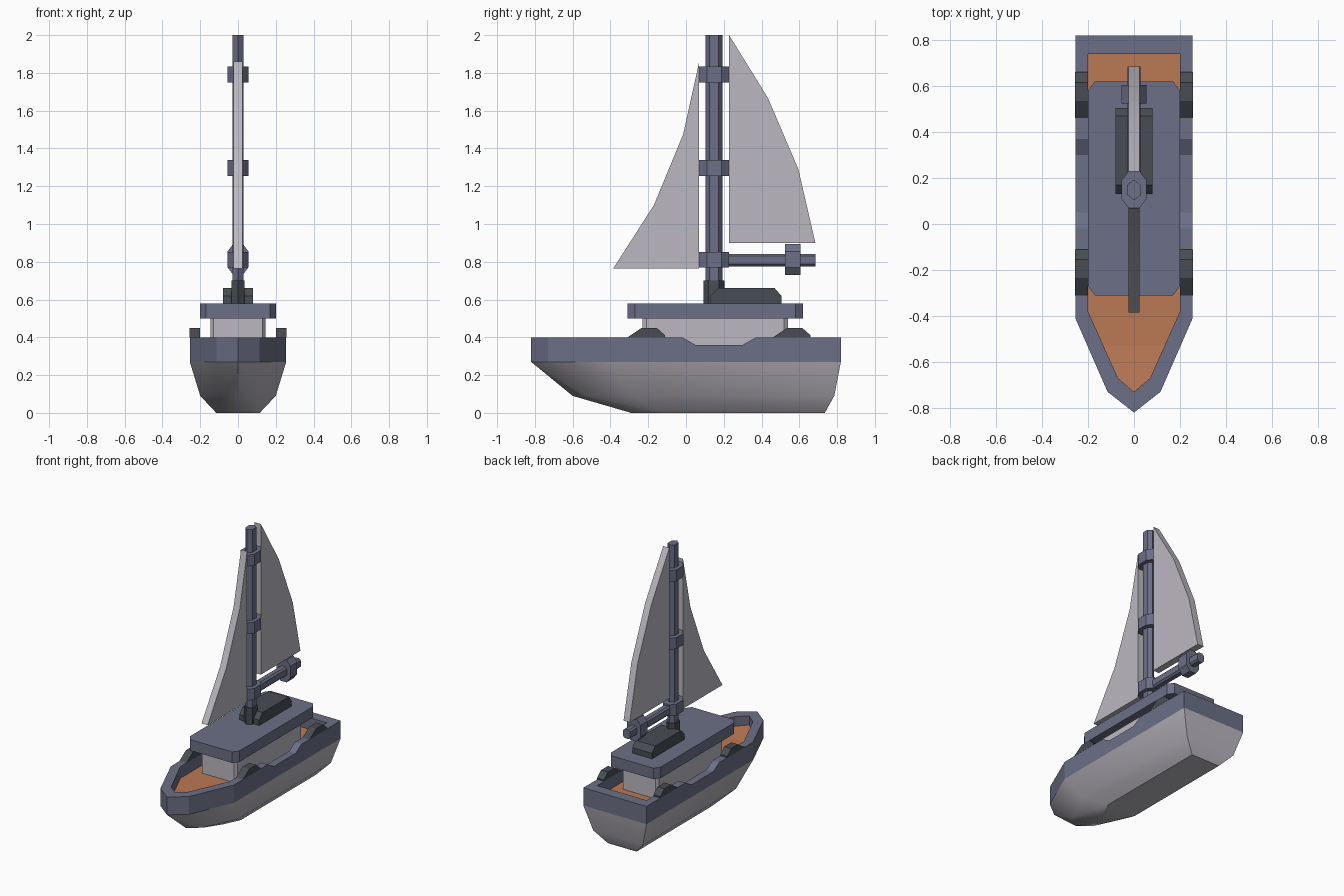
import bpy, bmesh, math

if "Cube" in bpy.data.objects:
    bpy.data.objects.remove(bpy.data.objects["Cube"], do_unlink=True)


def material(name, rgb):
    m = bpy.data.materials.new(name)
    m.use_nodes = True
    m.diffuse_color = (*rgb, 1)
    m.node_tree.nodes["Principled BSDF"].inputs["Base Color"].default_value = (*rgb, 1)
    return m


SLATE = material("slate blue", (0.15, 0.16, 0.24))
WHITE = material("pale grey", (0.50, 0.48, 0.53))
DARK = material("charcoal", (0.065, 0.075, 0.088))
WOOD = material("deck wood", (0.50, 0.19, 0.09))


def loft(name, rings, mat, closed=False, smooth=None):
    """Join equal rings of points; cap the ends, or close the last to the first."""
    bm = bmesh.new()
    loops = [[bm.verts.new(p) for p in ring] for ring in rings]
    n = len(loops[0])
    for a, b in zip(loops, loops[1:] + (loops[:1] if closed else [])):
        for i in range(n):
            j = (i + 1) % n
            bm.faces.new((a[i], a[j], b[j], b[i]))
    if not closed:
        bm.faces.new(loops[0])
        bm.faces.new(loops[-1])
    bmesh.ops.recalc_face_normals(bm, faces=bm.faces)
    mesh = bpy.data.meshes.new(name)
    bm.to_mesh(mesh)
    bm.free()
    mesh.materials.append(mat)
    ob = bpy.data.objects.new(name, mesh)
    bpy.context.collection.objects.link(ob)
    if smooth:
        bpy.ops.object.select_all(action="DESELECT")
        ob.select_set(True)
        bpy.context.view_layer.objects.active = ob
        bpy.ops.object.shade_smooth_by_angle(angle=math.radians(smooth))
    return ob


def mirrored(half):
    """Complete a half outline across x = 0."""
    return half + [(-p[0], *p[1:]) for p in reversed(half) if p[0] > 0]


def prism(name, outline, axis, lo, hi, mat, smooth=None):
    """Extrude a flat outline along x, y or z."""
    def ring(t):
        return [{"x": (t, a, b), "y": (a, t, b), "z": (a, b, t)}[axis] for a, b in outline]
    return loft(name, [ring(lo), ring(hi)], mat, smooth=smooth)


def chamfered(a0, a1, b0, b1, ca, cb):
    return [(a0 + ca, b0), (a1 - ca, b0), (a1, b0 + cb), (a1, b1 - cb),
            (a1 - ca, b1), (a0 + ca, b1), (a0, b1 - cb), (a0, b0 + cb)]


# Hull: three waterlines from the flat bottom up
waterlines = [
    (0, [(0.115, 0.735), (0.115, -0.13), (0.06, -0.25), (0, -0.29)]),
    (0.09, [(0.2, 0.785), (0.2, -0.29), (0.09, -0.53), (0, -0.60)]),
    (0.27, [(0.255, 0.82), (0.255, -0.41), (0.115, -0.73), (0, -0.82)]),
]
loft("hull", [[(x, y, z) for x, y in mirrored(half)] for z, half in waterlines],
     WHITE, smooth=32)

# Gunwale: raised rim with a dip along each side
dip = [(0.37, 0.4), (0.30, 0.36), (0.05, 0.36), (-0.02, 0.4)]
outer = ([(0.255, 0.82, 0.4)] + [(0.255, y, z) for y, z in dip]
         + [(0.255, -0.41, 0.4), (0.115, -0.73, 0.4), (0, -0.82, 0.4)])
inner = ([(0.2, 0.74, 0.4)] + [(0.2, y, z) for y, z in dip]
         + [(0.2, -0.38, 0.4), (0.07, -0.67, 0.4), (0, -0.73, 0.4)])
outer, inner = mirrored(outer), mirrored(inner)
loft("gunwale", [[(x, y, 0.27) for x, y, z in outer], outer, inner,
                 [(x, y, 0.27) for x, y, z in inner]], SLATE, closed=True)

# Deck, with the foredeck rising slightly towards the bow
prism("deck", [(-0.205, 0.745), (0.205, 0.745), (0.205, -0.38), (0.137, -0.53),
               (-0.137, -0.53), (-0.205, -0.38)], "z", 0.28, 0.315, WOOD)
fore = mirrored([(0.137, -0.53, 0.315), (0.075, -0.67, 0.33), (0, -0.735, 0.335)])
loft("foredeck", [[(x, y, 0.28) for x, y, z in fore], fore], WOOD)

# Cleat blocks on the rim
for side, sx in (("left", 1), ("right", -1)):
    for place, y in (("front", -0.31), ("rear", 0.46)):
        shape = [(y, 0.4), (y + 0.075, 0.45), (y + 0.155, 0.45), (y + 0.2, 0.41), (y + 0.2, 0.4)]
        prism(f"{side}_{place}_cleat", shape, "x", sx * 0.2, sx * 0.256, DARK)

# Cabin, roof and hatch
prism("cabin", chamfered(-0.145, 0.145, -0.23, 0.54, 0.015, 0.02), "z", 0.3, 0.5, WHITE)
prism("cabin_roof", chamfered(-0.2, 0.2, -0.31, 0.62, 0.03, 0.04), "z", 0.5, 0.58, SLATE)
prism("roof_hatch", [(0.13, 0.58), (0.13, 0.62), (0.17, 0.66), (0.47, 0.66),
                     (0.505, 0.62), (0.505, 0.58)], "x", -0.08, 0.08, DARK)


# Mast with dark foot and collars
MAST_Y = 0.148


def mast_section(w, r, flat):
    return [(0, MAST_Y + r), (w, MAST_Y + flat), (w, MAST_Y - flat),
            (0, MAST_Y - r), (-w, MAST_Y - flat), (-w, MAST_Y + flat)]


prism("mast", mast_section(0.028, 0.045, 0.023), "z", 0.58, 2.0, SLATE)
prism("mast_foot", mast_section(0.035, 0.055, 0.028), "z", 0.58, 0.7, DARK)
for i, z in enumerate((0.77, 1.255, 1.75)):
    prism(f"mast_collar_{i + 1}", chamfered(-0.055, 0.055, 0.07, 0.228, 0.03, 0.04),
          "z", z, z + 0.083, SLATE)

# Boom and its clamp
prism("boom", chamfered(-0.028, 0.028, 0.775, 0.842, 0.012, 0.012), "y", 0.2, 0.685, SLATE)
prism("boom_clamp", chamfered(-0.055, 0.055, 0.73, 0.895, 0.03, 0.04), "y", 0.525, 0.605, SLATE)

# Sails
prism("main_sail", [(0.228, 0.9), (0.228, 2.0), (0.435, 1.665), (0.595, 1.29), (0.685, 0.9)],
      "x", -0.025, 0.025, WHITE, smooth=30)
prism("jib_sail", [(0.07, 0.765), (0.07, 1.86), (-0.015, 1.475), (-0.17, 1.1), (-0.385, 0.765)],
      "x", -0.025, 0.025, WHITE, smooth=30)
